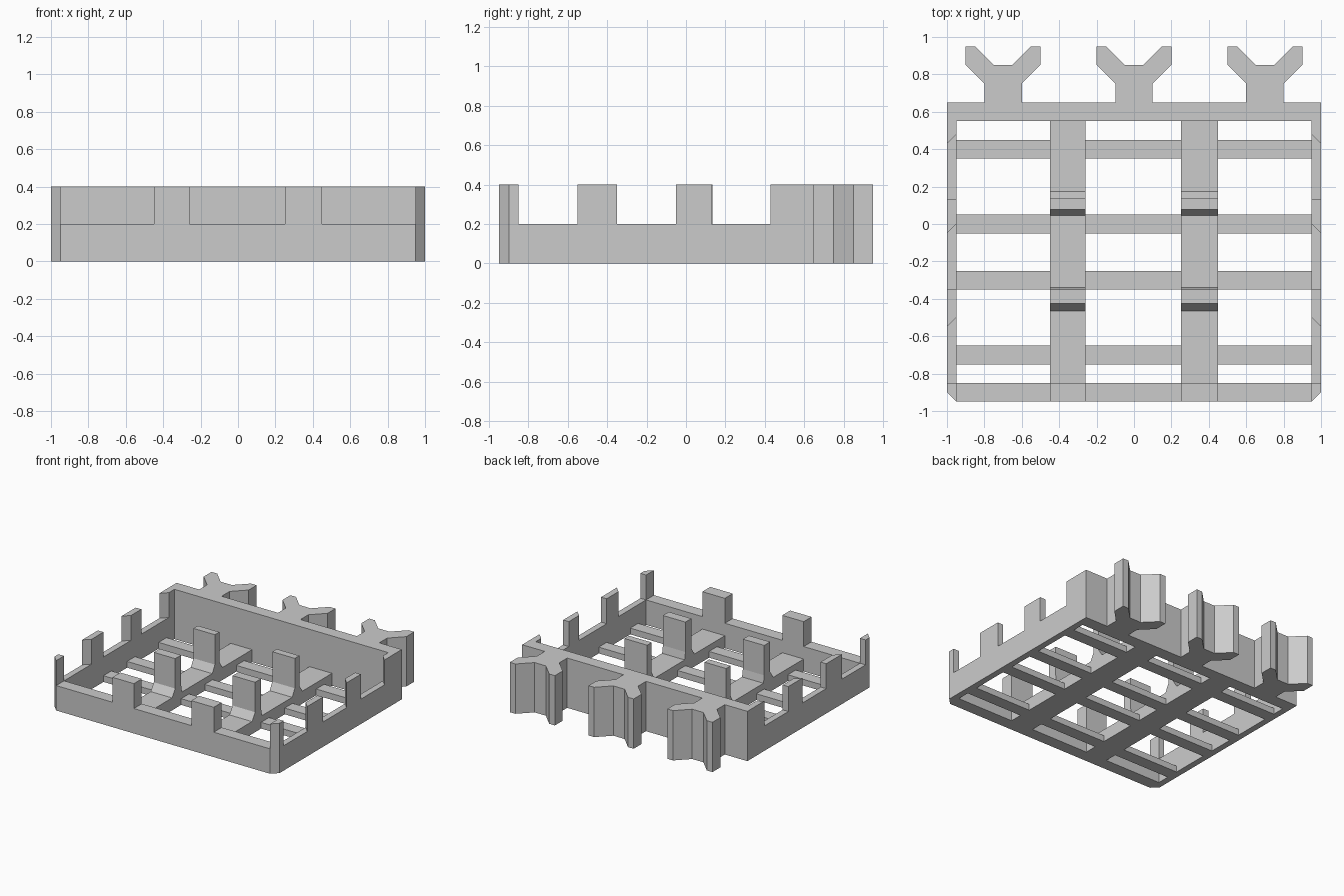
import bpy, bmesh
from mathutils import Vector

cube = bpy.data.objects.get("Cube")
if cube:
    bpy.data.objects.remove(cube, do_unlink=True)

grey = bpy.data.materials.new("light_grey")
grey.use_nodes = True
grey.diffuse_color = (0.6, 0.6, 0.6, 1)
grey.node_tree.nodes["Principled BSDF"].inputs["Base Color"].default_value = (0.6, 0.6, 0.6, 1)


def prism(name, base, sweep):
    """Extrude a flat polygon along a vector."""
    bm = bmesh.new()
    face = bm.faces.new([bm.verts.new(p) for p in base])
    moved = bmesh.ops.extrude_face_region(bm, geom=[face])["geom"]
    verts = [v for v in moved if isinstance(v, bmesh.types.BMVert)]
    bmesh.ops.translate(bm, verts=verts, vec=Vector(sweep))
    bmesh.ops.recalc_face_normals(bm, faces=bm.faces)
    mesh = bpy.data.meshes.new(name)
    bm.to_mesh(mesh)
    bm.free()
    mesh.materials.append(grey)
    obj = bpy.data.objects.new(name, mesh)
    bpy.context.collection.objects.link(obj)
    return obj


def plan(name, points, z0, z1):
    return prism(name, [(x, y, z0) for x, y in points], (0, 0, z1 - z0))


def box(name, x0, x1, y0, y1, z0, z1):
    return plan(name, [(x0, y0), (x1, y0), (x1, y1), (x0, y1)], z0, z1)


LOW, HIGH, FRONT, BACK = 0.2, 0.4, -0.95, 0.65

# Front and back walls
box("front_wall", -0.95, 0.95, FRONT, -0.85, 0, LOW)
box("back_wall", -1, 1, 0.55, BACK, 0, HIGH)

for s, side in ((1, "left"), (-1, "right")):
    # Side wall with chamfered front corner
    plan(side + "_wall", [(s * 0.95, FRONT), (s, -0.9), (s, 0.55), (s * 0.95, 0.55)], 0, LOW)
    plan(side + "_corner_post",
         [(s * 0.95, FRONT), (s, -0.9), (s, -0.85), (s * 0.95, -0.85)], LOW, HIGH)
    # Side posts with a slanted front edge
    for y0, y1 in ((-0.55, -0.35), (-0.05, 0.13), (0.43, 0.55)):
        plan(side + "_wall_post",
             [(s, y0), (s, y1), (s * 0.95, y1), (s * 0.95, y0 + 0.05)], LOW, HIGH)

    # Long floor beam, with its front post
    x0, x1 = (0.25, 0.45) if s > 0 else (-0.45, -0.26)
    box(side + "_floor_beam", x0, x1, -0.85, 0.55, 0, 0.1)
    box(side + "_front_post", x0, x1, FRONT, -0.85, LOW, HIGH)
    # Divider posts with a flared foot
    for a, b, c, d in ((-0.465, -0.425, -0.35, -0.34), (0.045, 0.078, 0.135, 0.174)):
        profile = [(a, 0.1), (d, 0.1), (c, 0.16), (c, HIGH), (b, HIGH), (b, 0.16)]
        prism(side + "_divider_post", [(x0, y, z) for y, z in profile], (x1 - x0, 0, 0))

# Thin cross bars
for y in (-0.7, -0.3, 0, 0.4):
    for x0, x1 in ((-0.95, -0.45), (-0.26, 0.25), (0.45, 0.95)):
        box("cross_bar", x0, x1, y - 0.05, y + 0.05, 0, 0.05)

# Forked hooks on the back
half = [(0.1, BACK), (0.1, 0.75), (0.2, 0.85), (0.2, 0.95), (0.15, 0.95), (0.05, 0.85)]
fork = half + [(-x, y) for x, y in reversed(half)]
for cx in (-0.7, 0, 0.7):
    plan("back_hook", [(cx + x, y) for x, y in fork], 0, HIGH)
